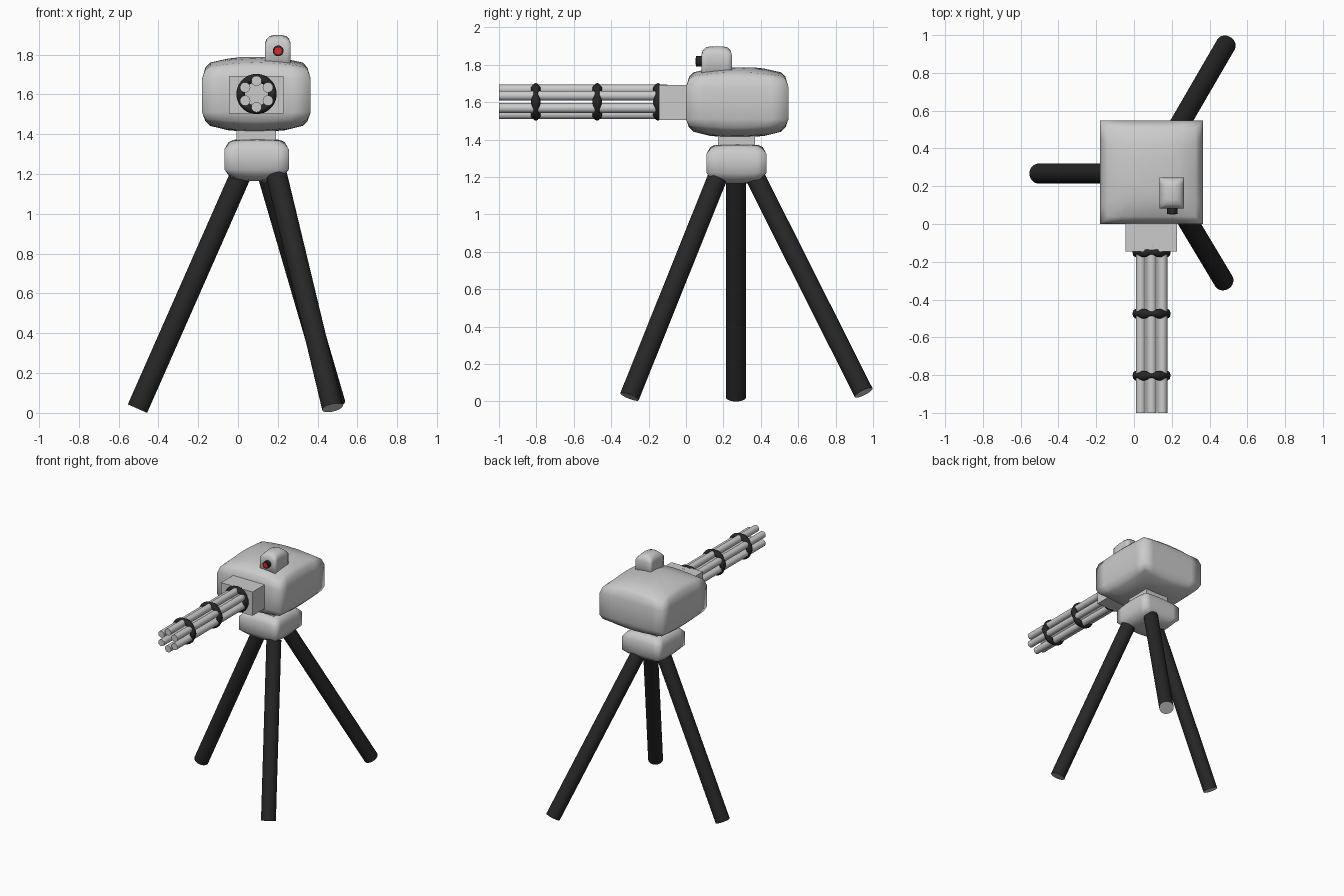
import bpy, bmesh, math
from mathutils import Vector

if "Cube" in bpy.data.objects:
    bpy.data.objects.remove(bpy.data.objects["Cube"])


def material(name, rgb):
    m = bpy.data.materials.new(name)
    m.diffuse_color = (*rgb, 1)
    m.use_nodes = True
    m.node_tree.nodes["Principled BSDF"].inputs["Base Color"].default_value = m.diffuse_color
    return m


DARK = material("dark_metal", (0.02, 0.02, 0.02))
LIGHT = material("light_metal", (0.8, 0.8, 0.8))
RED = material("red_lens", (0.8, 0.02, 0.02))


def finish(bm, name, mats=(), angle=None):
    bmesh.ops.recalc_face_normals(bm, faces=bm.faces)
    me = bpy.data.meshes.new(name)
    bm.to_mesh(me)
    bm.free()
    for m in mats:
        me.materials.append(m)
    ob = bpy.data.objects.new(name, me)
    bpy.context.collection.objects.link(ob)
    for p in me.polygons:
        p.use_smooth = True
    if angle:
        bpy.ops.object.select_all(action='DESELECT')
        ob.select_set(True)
        bpy.context.view_layer.objects.active = ob
        bpy.ops.object.shade_smooth_by_angle(angle=math.radians(angle))
    return ob


def pillow(name, x0, x1, y0, y1, levels, n=6):
    """Square-plan block lofted through (z, inset, corner drop) levels."""
    bm = bmesh.new()
    t = [-1 + 2 * i / n for i in range(n)]
    plan = [(a, -1) for a in t] + [(1, a) for a in t] + [(-a, 1) for a in t] + [(-1, -a) for a in t]
    cx, cy, hx, hy = (x0 + x1) / 2, (y0 + y1) / 2, (x1 - x0) / 2, (y1 - y0) / 2
    rings = []
    for z, inset, drop in levels:
        rings.append([bm.verts.new((cx + u * (hx - inset), cy + v * (hy - inset),
                                    z - drop * min(abs(u), abs(v)) ** 2)) for u, v in plan])
    m = len(plan)
    for a, b in zip(rings, rings[1:]):
        for i in range(m):
            bm.faces.new((a[i], a[(i + 1) % m], b[(i + 1) % m], b[i]))
    for r in (rings[0], rings[-1]):
        bm.faces.new(r)
    return finish(bm, name)


def box(name, x0, x1, y0, y1, z0, z1):
    bm = bmesh.new()
    bmesh.ops.create_cube(bm, size=1)
    for v in bm.verts:
        v.co = ((x0, x1)[v.co.x > 0], (y0, y1)[v.co.y > 0], (z0, z1)[v.co.z > 0])
    return finish(bm, name, angle=30)


def rod(name, a, b, r, mats=(), cap_index=0, sides=24):
    a, b = Vector(a), Vector(b)
    bm = bmesh.new()
    bmesh.ops.create_cone(bm, cap_ends=True, segments=sides, radius1=r, radius2=r, depth=(b - a).length)
    for f in bm.faces:
        if len(f.verts) > 4:
            f.material_index = cap_index
    rot = (b - a).to_track_quat('Z', 'Y')
    for v in bm.verts:
        v.co = rot @ v.co + (a + b) / 2
    return finish(bm, name, mats, 40)


# Main housing, neck and tripod hub
pillow("gun_body", -0.18, 0.365, 0.0, 0.548,
       [(1.415, 0.19, 0), (1.42, 0.13, -0.01), (1.442, 0.04, -0.02), (1.465, 0.016, -0.01), (1.51, 0, 0),
        (1.68, 0, 0), (1.735, 0.016, 0.01), (1.76, 0.04, 0.02), (1.78, 0.13, 0.01), (1.787, 0.19, 0)])
box("neck", -0.008, 0.192, 0.17, 0.37, 1.33, 1.45)
pillow("tripod_hub", -0.068, 0.255, 0.11, 0.43,
       [(1.165, 0.11, 0), (1.17, 0.07, -0.005), (1.182, 0.03, -0.01), (1.222, 0, 0),
        (1.325, 0, 0), (1.36, 0.02, 0.01), (1.372, 0.045, 0.005), (1.374, 0.09, 0)])
box("barrel_mount", -0.045, 0.228, -0.145, 0.05, 1.505, 1.692)

# Six rotating barrels
CX, CZ = 0.093, 1.602
for i in range(6):
    a = math.radians(90 + 60 * i)
    x, z = CX + 0.066 * math.cos(a), CZ + 0.066 * math.sin(a)
    rod(f"barrel_{i + 1}", (x, -0.1, z), (x, -1.0, z), 0.026, sides=20)


def clamp_ring(name, y, n=48, k=10):
    """Ring that bulges between the barrels."""
    bm = bmesh.new()
    rings = []
    for i in range(n):
        a = 2 * math.pi * i / n
        half = 0.021 + 0.006 * math.cos(6 * a)
        ring = []
        for j in range(k):
            b = 2 * math.pi * j / k
            r = 0.08 + 0.021 * math.cos(b)
            ring.append(bm.verts.new((CX + r * math.cos(a), y + half * math.sin(b), CZ + r * math.sin(a))))
        rings.append(ring)
    for i in range(n):
        p, q = rings[i], rings[(i + 1) % n]
        for j in range(k):
            bm.faces.new((p[j], q[j], q[(j + 1) % k], p[(j + 1) % k]))
    finish(bm, name, [DARK])


for i, y in enumerate((-0.15, -0.475, -0.803)):
    clamp_ring(f"barrel_clamp_{i + 1}", y)

# Tripod legs with pale end caps
legs = {"left_leg": ((0.015, 0.267, 1.2), (-0.505, 0.267, 0.0215)),
        "front_leg": ((0.195, 0.165, 1.19), (0.475, -0.302, 0.026)),
        "back_leg": ((0.153, 0.375, 1.19), (0.487, 0.95, 0.047))}
for name, (top, foot) in legs.items():
    rod(name, top, foot, 0.053, [DARK, LIGHT], 1, 32)

# Sight with lens
pillow("sight", 0.135, 0.265, 0.082, 0.245,
       [(1.70, 0, 0), (1.855, 0, 0), (1.878, 0.008, 0.008), (1.893, 0.023, 0.008), (1.898, 0.045, 0)])
rod("lens_housing", (0.202, 0.1, 1.819), (0.202, 0.053, 1.819), 0.027, [DARK])
rod("lens", (0.202, 0.1, 1.819), (0.202, 0.05, 1.819), 0.018, [RED])
